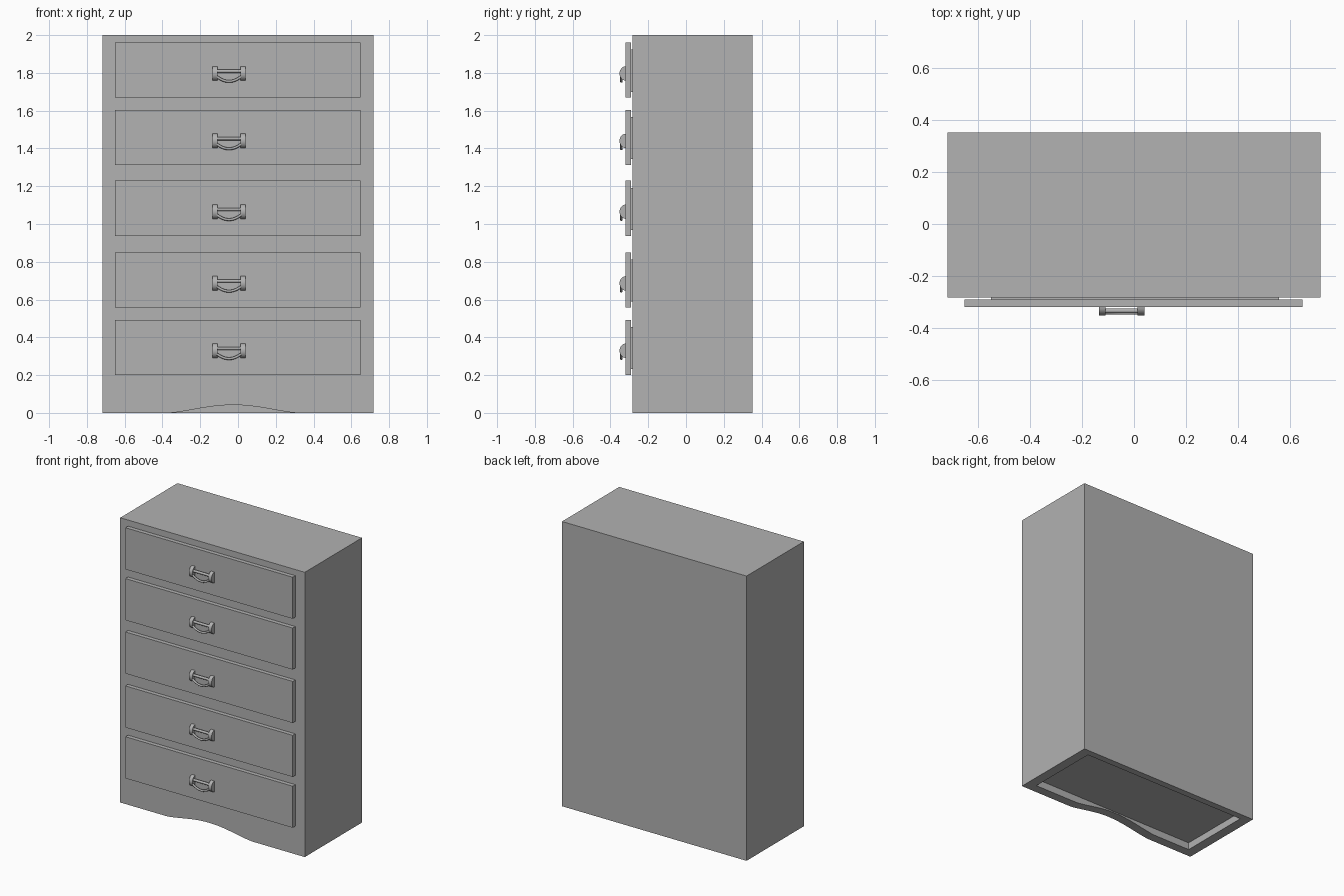
import bpy, bmesh, math
from mathutils import Matrix, Vector

if "Cube" in bpy.data.objects:
    bpy.data.objects.remove(bpy.data.objects["Cube"], do_unlink=True)

GREY = (0.445, 0.445, 0.445, 1)
grey = bpy.data.materials.new("plain_grey")
grey.use_nodes = True
grey.diffuse_color = GREY
grey.node_tree.nodes["Principled BSDF"].inputs["Base Color"].default_value = GREY


def make(name, bm, smooth=False):
    bmesh.ops.recalc_face_normals(bm, faces=bm.faces[:])
    mesh = bpy.data.meshes.new(name)
    bm.to_mesh(mesh)
    bm.free()
    mesh.materials.append(grey)
    ob = bpy.data.objects.new(name, mesh)
    bpy.context.collection.objects.link(ob)
    if smooth:
        bpy.ops.object.select_all(action="DESELECT")
        bpy.context.view_layer.objects.active = ob
        ob.select_set(True)
        bpy.ops.object.shade_smooth_by_angle(angle=math.radians(40))
    return ob


def add_box(bm, x0, x1, y0, y1, z0, z1):
    mid = Vector((x0 + x1, y0 + y1, z0 + z1)) / 2
    size = Matrix.Diagonal((x1 - x0, y1 - y0, z1 - z0, 1))
    bmesh.ops.create_cube(bm, size=1, matrix=Matrix.Translation(mid) @ size)


def box(name, *bounds):
    bm = bmesh.new()
    add_box(bm, *bounds)
    return make(name, bm)


def add_prism(bm, points, offset):
    """Extrude a closed outline along an offset."""
    face = bm.faces.new([bm.verts.new(p) for p in points])
    out = bmesh.ops.extrude_face_region(bm, geom=[face])
    moved = [v for v in out["geom"] if isinstance(v, bmesh.types.BMVert)]
    bmesh.ops.translate(bm, verts=moved, vec=offset)


def add_tube(bm, path, radius, sides=10):
    """Sweep a circle along a path lying in an x-z plane."""
    rings = []
    for i, p in enumerate(path):
        t = (path[min(i + 1, len(path) - 1)] - path[max(i - 1, 0)]).normalized()
        n = Vector((-t.z, 0, t.x))
        ring = []
        for k in range(sides):
            a = math.tau * k / sides
            ring.append(bm.verts.new(p + radius * (n * math.cos(a) + Vector((0, math.sin(a), 0)))))
        rings.append(ring)
    for a, b in zip(rings, rings[1:]):
        for k in range(sides):
            m = (k + 1) % sides
            bm.faces.new((a[k], a[m], b[m], b[k]))
    bm.faces.new(rings[0])
    bm.faces.new(rings[-1])


# Overall sizes
W, FRONT, BACK, TOP = 0.717, -0.283, 0.352, 2.0
RECESS = 0.05

# Case body above the hollow plinth
box("case", -W, W, FRONT, BACK, RECESS, TOP)

# Plinth: side and back walls
INNER, LIP = 0.648, -0.218
for name, s in (("plinth_left", 1), ("plinth_right", -1)):
    box(name, *sorted((s * INNER, s * W)), FRONT, BACK, 0, RECESS)
box("plinth_back", -INNER, INNER, 0.305, BACK, 0, RECESS)

# Plinth front with a shallow wavy arch
x0, x1, rise, steps = -0.36, 0.31, 0.042, 24
arch = []
for i in range(steps + 1):
    t = i / steps
    arch.append((x0 + (x1 - x0) * t, FRONT, rise * math.sin(math.pi * t) ** 1.4))
outline = [(-INNER, FRONT, 0)] + arch + [(INNER, FRONT, 0), (INNER, FRONT, RECESS), (-INNER, FRONT, RECESS)]
bm = bmesh.new()
add_prism(bm, outline, (0, LIP - FRONT, 0))
make("plinth_front", bm)

# Drawers and pulls
PANEL_FRONT, PANEL_BACK, HALF = -0.319, -0.29, 0.146
PULL_X, PULL_HALF, POST = -0.0475, 0.0875, 0.026
for n, z in enumerate((0.347, 0.704, 1.083, 1.458, 1.815), 1):
    box(f"drawer_front_{n}", -0.652, 0.648, PANEL_FRONT, PANEL_BACK, z - HALF, z + HALF)
    box(f"drawer_backing_{n}", -0.55, 0.557, PANEL_BACK, FRONT, z - 0.115, z + 0.108)

    pz = z - 0.018
    # Rounded end posts
    bm = bmesh.new()
    for left in (PULL_X - PULL_HALF, PULL_X + PULL_HALF - POST):
        pts = []
        for i in range(13):
            a = math.pi * i / 12
            pts.append((left, PANEL_FRONT - 0.033 * math.sin(a), pz + 0.038 * math.cos(a)))
        add_prism(bm, pts, (POST, 0, 0))
    make(f"pull_posts_{n}", bm, True)

    # Straight bar and hanging curved bail
    reach = PULL_HALF - POST / 2
    bm = bmesh.new()
    add_tube(bm, [Vector((PULL_X + s * reach, -0.334, pz + 0.012)) for s in (-1, 1)], 0.009)
    bail = []
    for i in range(17):
        u = -1 + i / 8
        bail.append(Vector((PULL_X + u * reach, -0.342, pz - 0.042 + 0.034 * u * u)))
    add_tube(bm, bail, 0.007)
    make(f"pull_bar_{n}", bm, True)
